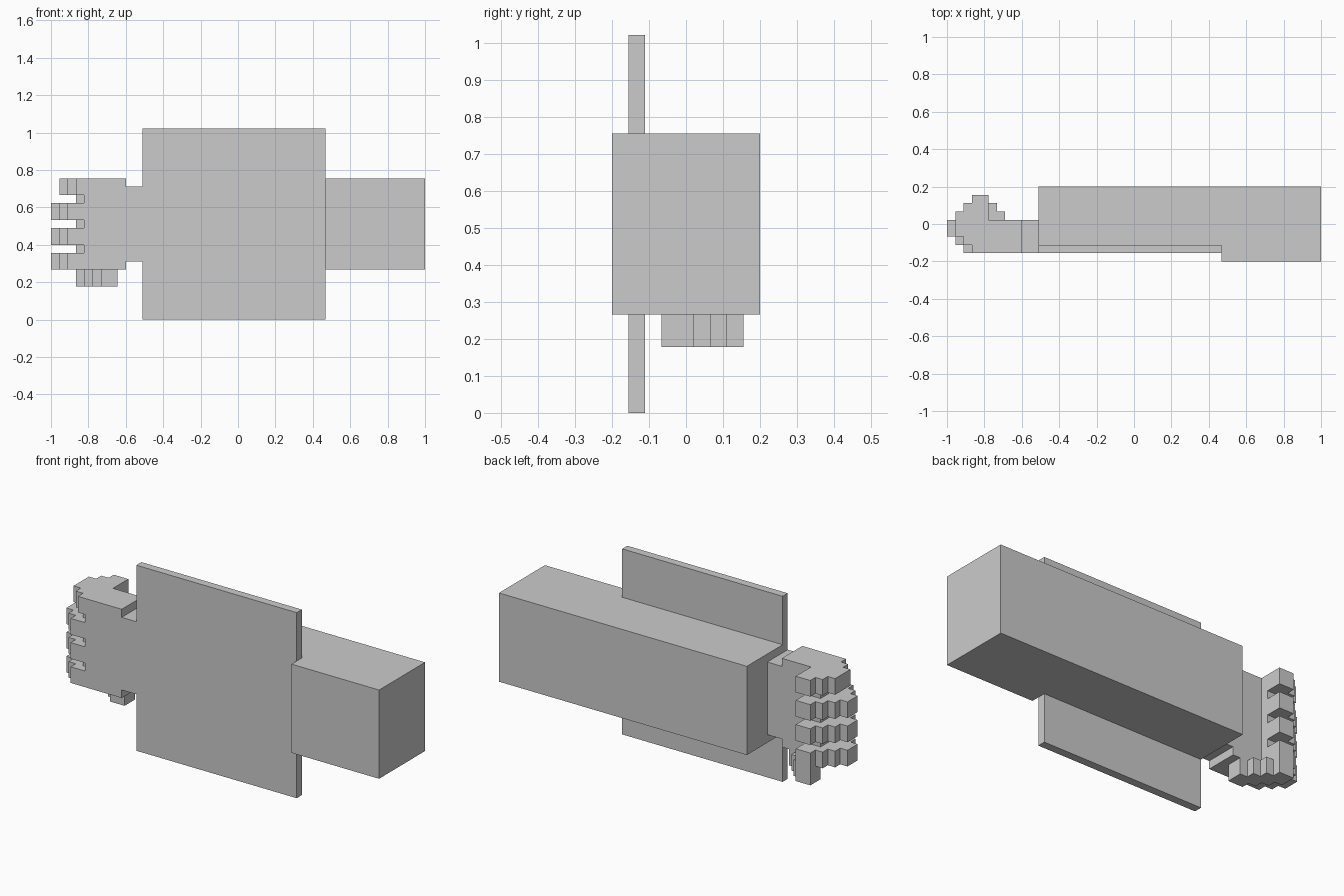
import bpy
import bmesh

if "Cube" in bpy.data.objects:
    bpy.data.objects.remove(bpy.data.objects["Cube"])

U = 2 / 45  # the whole model sits on a 45 x 9 x 23 block grid


def extrude(name, outline, z0, z1):
    """Solid from a plan outline (grid cells) between two grid heights."""
    bm = bmesh.new()
    base = [bm.verts.new((x * U - 1, (y - 4.5) * U, z0 * U)) for x, y in outline]
    face = bm.faces.new(base)
    out = bmesh.ops.extrude_face_region(bm, geom=[face])
    top = [v for v in out["geom"] if isinstance(v, bmesh.types.BMVert)]
    bmesh.ops.translate(bm, verts=top, vec=(0, 0, (z1 - z0) * U))
    bmesh.ops.recalc_face_normals(bm, faces=bm.faces)
    mesh = bpy.data.meshes.new(name)
    bm.to_mesh(mesh)
    bm.free()
    obj = bpy.data.objects.new(name, mesh)
    bpy.context.collection.objects.link(obj)
    return obj


def rect(x0, x1, y0, y1):
    return [(x0, y0), (x1, y0), (x1, y1), (x0, y1)]


# Forearm, thicker towards the elbow end, with the flat plate set in its front
extrude("forearm", [(11, 2), (33, 2), (33, 0), (45, 0), (45, 9), (11, 9)], 6, 17)
extrude("arm_plate", rect(11, 33, 1, 2), 0, 23)

# Wrist and palm, including the recessed web between the fingers
extrude("wrist", rect(9, 11, 1, 5), 7, 16)
extrude("palm", [(9, 1), (4, 1), (4, 2), (3, 2), (3, 6), (5, 6), (5, 5), (9, 5)], 6, 17)

# Curled fingers wrapping around the web
inner = [(5, 8), (5, 6), (3, 6), (3, 2), (4, 2), (4, 1)]
long_finger = inner + [(2, 1), (2, 2), (1, 2), (1, 3), (0, 3), (0, 5), (1, 5),
                       (1, 6), (2, 6), (2, 7), (3, 7), (3, 8)]
short_finger = inner + [(3, 1), (3, 2), (2, 2), (2, 3), (1, 3), (1, 6),
                        (2, 6), (2, 7), (3, 7), (3, 8)]
# the short finger meets the web along its front step
short_finger = [p for i, p in enumerate(short_finger) if not (p == (3, 2) and i == 7)]
short_finger[3:7] = [(3, 3), (4, 3), (4, 1), (3, 1), (3, 2)]
for i in range(3):
    extrude(f"finger_{i + 1}", long_finger, 6 + 3 * i, 8 + 3 * i)
extrude("little_finger", short_finger, 15, 17)

# Thumb: diagonal staircase under the palm
extrude("thumb", [(8, 3), (8, 5), (7, 5), (7, 6), (6, 6), (6, 7), (5, 7), (5, 8),
                  (3, 8), (3, 6), (4, 6), (4, 5), (5, 5), (5, 4), (6, 4), (6, 3)], 4, 6)
